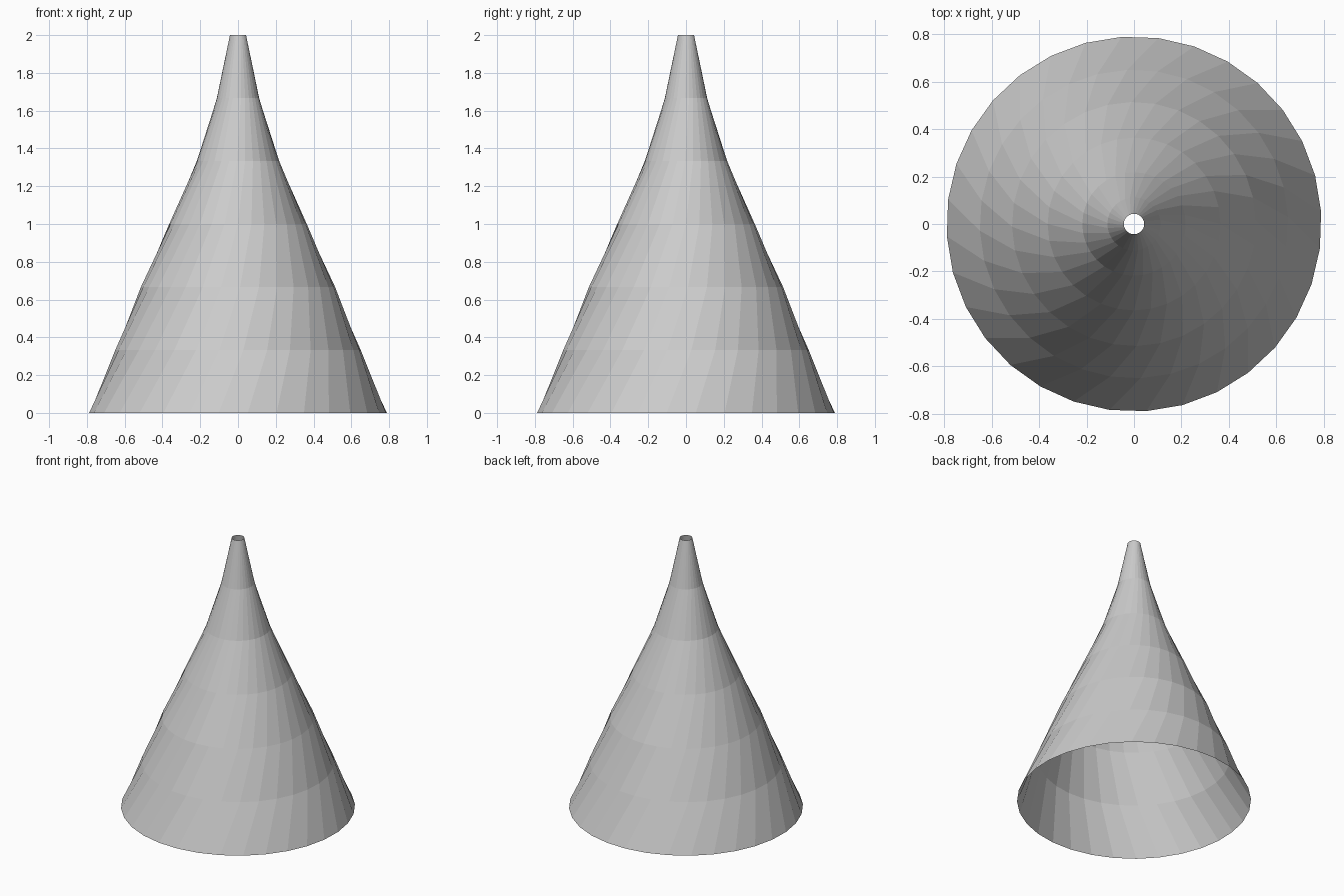
import bpy, bmesh
from math import radians, sin, cos, pi

if "Cube" in bpy.data.objects:
    bpy.data.objects.remove(bpy.data.objects["Cube"])

SIDES = 32
HEIGHT = 2.0
TWIST = radians(60)
RADII = [0.79, 0.65, 0.514, 0.364, 0.218, 0.112, 0.043]

# Open-ended tapering shell, each ring turned a little further than the last
bm = bmesh.new()
rings = []
steps = len(RADII) - 1
for i, r in enumerate(RADII):
    turn = TWIST * (i / steps - 0.5)
    rings.append([bm.verts.new((r * cos(turn + 2 * pi * k / SIDES),
                                r * sin(turn + 2 * pi * k / SIDES),
                                HEIGHT * i / steps)) for k in range(SIDES)])

for low, high in zip(rings, rings[1:]):
    for k in range(SIDES):
        n = (k + 1) % SIDES
        bm.faces.new((low[k], low[n], high[n], high[k]))

mesh = bpy.data.meshes.new("twisted_cone")
bm.to_mesh(mesh)
bm.free()
cone = bpy.data.objects.new("twisted_cone", mesh)
bpy.context.collection.objects.link(cone)
